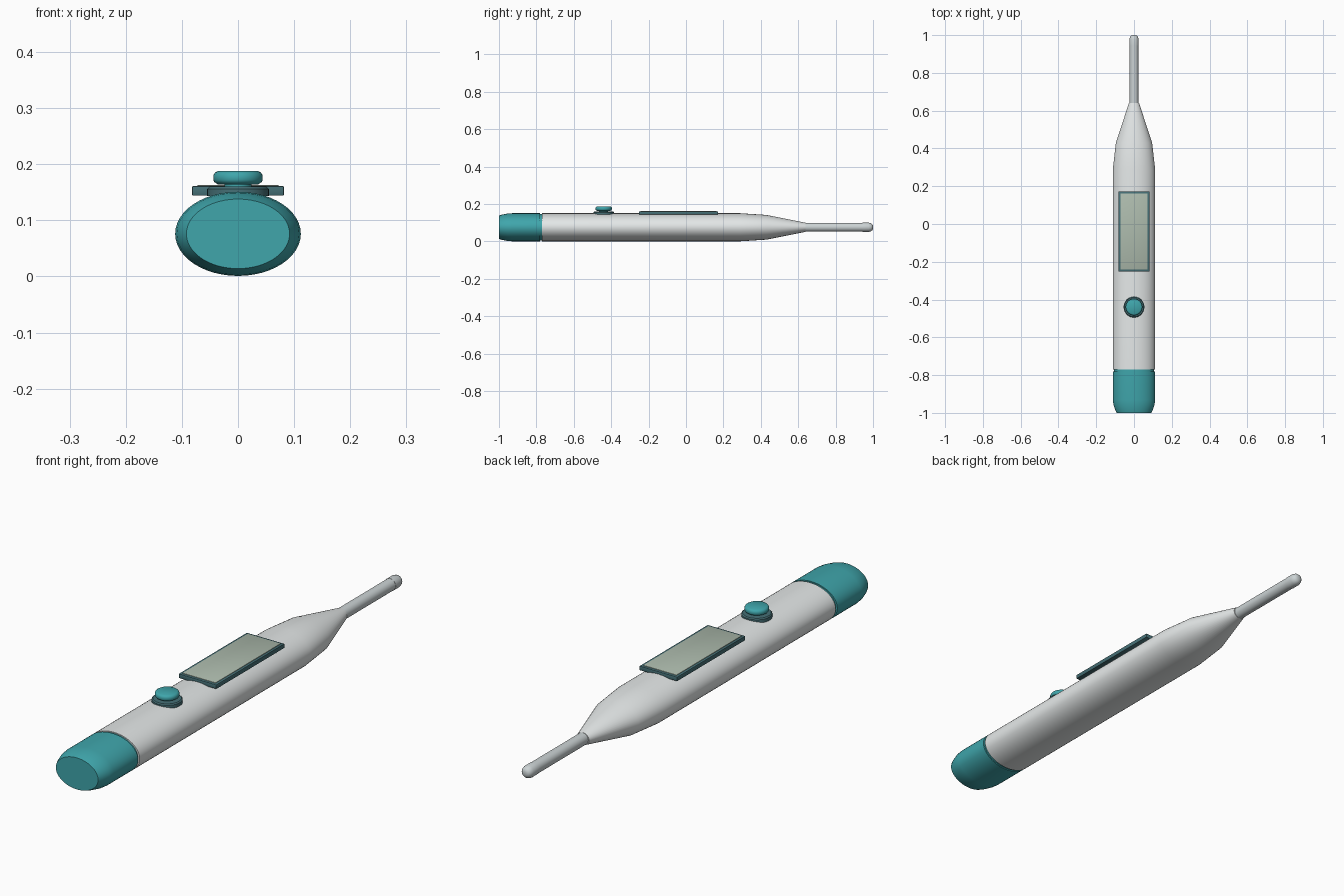
import bpy, bmesh, math

if "Cube" in bpy.data.objects:
    bpy.data.objects.remove(bpy.data.objects["Cube"])

def material(name, col):
    m = bpy.data.materials.new(name)
    m.diffuse_color = (*col, 1)
    m.use_nodes = True
    m.node_tree.nodes["Principled BSDF"].inputs["Base Color"].default_value = m.diffuse_color
    return m

white = material("white_plastic", (0.78, 0.81, 0.81))
teal = material("teal_plastic", (0.05, 0.38, 0.41))
dark = material("dark_teal", (0.06, 0.16, 0.18))
glass = material("display_green", (0.42, 0.50, 0.42))
metal = material("probe_metal", (0.60, 0.65, 0.66))

def finish(name, bm, mat, angle=40):
    bmesh.ops.recalc_face_normals(bm, faces=bm.faces)
    me = bpy.data.meshes.new(name)
    bm.to_mesh(me)
    bm.free()
    me.materials.append(mat)
    ob = bpy.data.objects.new(name, me)
    bpy.context.collection.objects.link(ob)
    bpy.ops.object.select_all(action='DESELECT')
    bpy.context.view_layer.objects.active = ob
    ob.select_set(True)
    bpy.ops.object.shade_smooth_by_angle(angle=math.radians(angle))
    return ob

def loft(name, stations, mat, point, n=48, angle=40):
    """Skin elliptical rings (position, half a, half b) and close both ends."""
    bm = bmesh.new()
    rings = []
    for t, a, b in stations:
        rings.append([bm.verts.new(point(t, a * math.cos(2 * math.pi * i / n),
                                         b * math.sin(2 * math.pi * i / n))) for i in range(n)])
    for r, s in zip(rings, rings[1:]):
        for i in range(n):
            j = (i + 1) % n
            bm.faces.new((r[i], r[j], s[j], s[i]))
    bm.faces.new(rings[0])
    bm.faces.new(rings[-1])
    return finish(name, bm, mat, angle)

def along_y(t, u, v):
    return (u, t, 0.076 + v)

def button_axis(t, u, v):
    return (u, -0.44 + v, t)

def box(name, size, centre, mat, bevel):
    bm = bmesh.new()
    bmesh.ops.create_cube(bm, size=1)
    for v in bm.verts:
        v.co = [c + p * s for c, p, s in zip(centre, v.co, size)]
    bmesh.ops.bevel(bm, geom=bm.edges[:], offset=bevel, segments=2, profile=0.5, affect='EDGES')
    return finish(name, bm, mat)

# Main body with tapered nose
loft("body", [(-0.77, 0.112, 0.075), (0.29, 0.112, 0.075), (0.43, 0.096, 0.066),
              (0.64, 0.027, 0.024)], white, along_y)

# End cap and the recessed seam joining it to the body
loft("end_cap", [(-1.0, 0.092, 0.062), (-0.985, 0.099, 0.067), (-0.955, 0.109, 0.073),
                 (-0.93, 0.112, 0.075), (-0.78, 0.112, 0.075)], teal, along_y)
loft("seam_neck", [(-0.79, 0.105, 0.071), (-0.76, 0.105, 0.071)], teal, along_y)

# Sensor probe and rounded tip
loft("probe", [(0.58, 0.0235, 0.0235), (0.95, 0.0235, 0.0235)], metal, along_y, 32)
loft("probe_tip", [(0.945, 0.0245, 0.0245), (0.978, 0.0245, 0.0245), (0.99, 0.021, 0.021),
                   (0.997, 0.015, 0.015), (1.0, 0.007, 0.007)], metal, along_y, 32)

# Display
box("display_frame", (0.164, 0.424, 0.017), (0, -0.04, 0.1525), dark, 0.002)
box("display_glass", (0.144, 0.404, 0.01), (0, -0.04, 0.158), glass, 0.001)

# Power button: base ring, stem, rounded cap
loft("button_base", [(0.143, 0.055, 0.055), (0.156, 0.055, 0.055), (0.160, 0.051, 0.051)],
     dark, button_axis)
loft("button_stem", [(0.155, 0.024, 0.024), (0.168, 0.024, 0.024)], teal, button_axis)
loft("button", [(0.164, 0.036, 0.036), (0.168, 0.042, 0.042), (0.172, 0.044, 0.044),
                (0.180, 0.044, 0.044), (0.185, 0.041, 0.041), (0.188, 0.036, 0.036)],
     teal, button_axis, angle=60)
